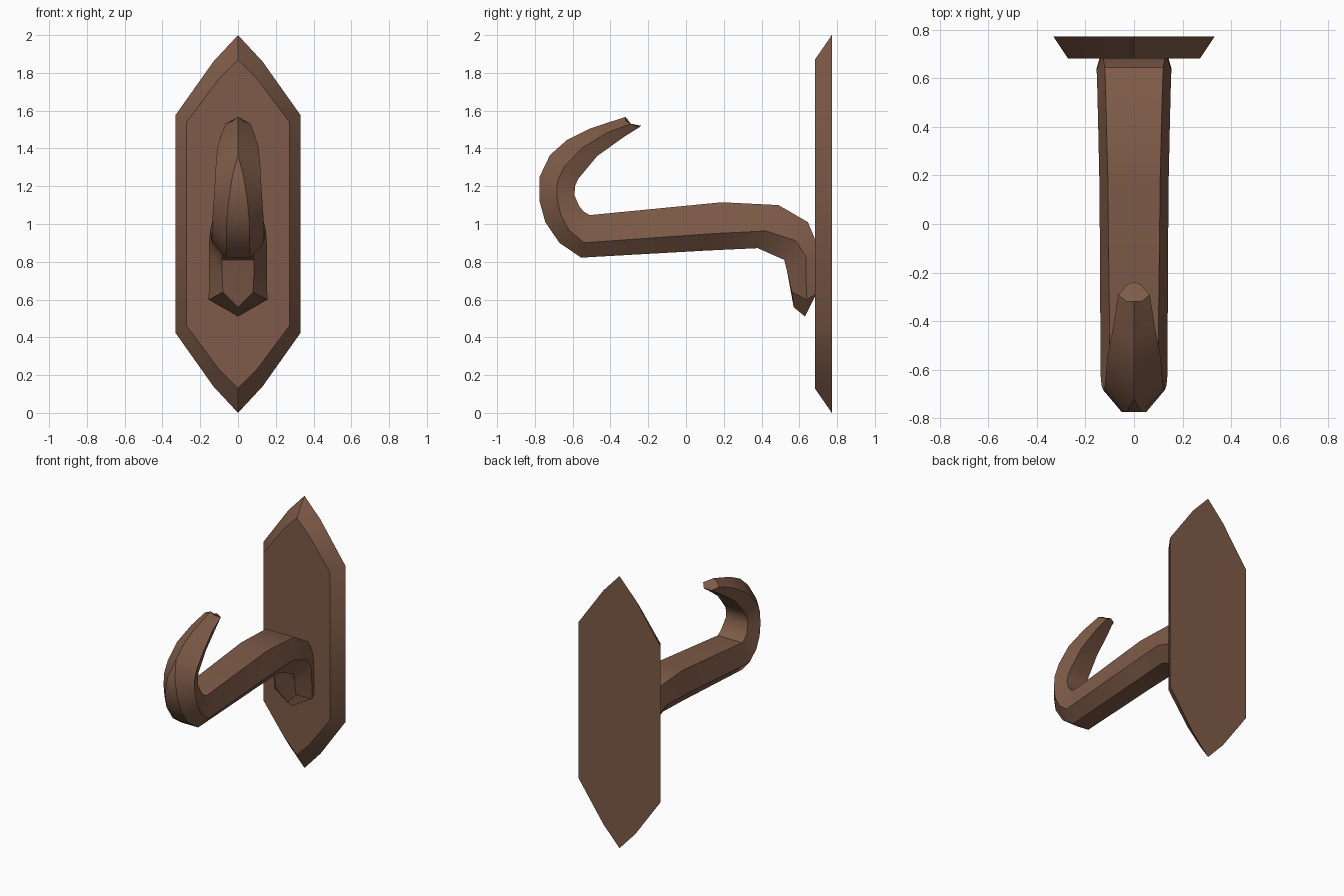
import bpy, bmesh, math
from mathutils import Vector

if "Cube" in bpy.data.objects:
    bpy.data.objects.remove(bpy.data.objects["Cube"])

mat = bpy.data.materials.new("brown metal")
mat.diffuse_color = (0.21, 0.105, 0.065, 1)
mat.use_nodes = True
mat.node_tree.nodes["Principled BSDF"].inputs["Base Color"].default_value = mat.diffuse_color


def loft(name, rings, angle):
    """Skin a list of closed rings and cap both ends."""
    bm = bmesh.new()
    vs = [[bm.verts.new(p) for p in r] for r in rings]
    n = len(vs[0])
    for a, b in zip(vs, vs[1:]):
        for i in range(n):
            j = (i + 1) % n
            bm.faces.new((a[i], a[j], b[j], b[i]))
    bm.faces.new(vs[0][::-1])
    bm.faces.new(vs[-1])
    bmesh.ops.remove_doubles(bm, verts=bm.verts, dist=0.0005)
    bmesh.ops.recalc_face_normals(bm, faces=bm.faces)
    me = bpy.data.meshes.new(name)
    bm.to_mesh(me)
    bm.free()
    me.materials.append(mat)
    ob = bpy.data.objects.new(name, me)
    bpy.context.collection.objects.link(ob)
    bpy.ops.object.select_all(action='DESELECT')
    ob.select_set(True)
    bpy.context.view_layer.objects.active = ob
    bpy.ops.object.shade_smooth_by_angle(angle=math.radians(angle))
    return ob


# wall plate: pointed outline with bevelled rim
def outline(half, y):
    """Mirror the upper right quarter outline (x, height from middle)."""
    right = half + [(x, -h) for x, h in half[::-1]]
    left = [(-x, h) for x, h in right[::-1] if x > 0]
    return [(x, y, 1 + h) for x, h in right + left]


back = outline([(0, 1.0), (0.13, 0.86), (0.332, 0.575)], 0.772)
front = outline([(0, 0.87), (0.10, 0.77), (0.272, 0.54)], 0.682)
loft("wall_plate", [back, front], 30)

# hook: sections given by outer (y, z), inner (y, z), outer half width,
# widest half width, inner half width, and where the widest point lies
stations = [
    (-0.32, 1.545, -0.25, 1.51, 0.0, 0.065, 0.03, 0.4),
    (-0.51, 1.505, -0.33, 1.46, 0.0, 0.085, 0.05, 0.5),
    (-0.63, 1.445, -0.47, 1.36, 0.0, 0.11, 0.07, 0.5),
    (-0.72, 1.365, -0.57, 1.24, 0.0, 0.118, 0.08, 0.5),
    (-0.775, 1.25, -0.588, 1.20, 0.03, 0.122, 0.085, 0.5),
    (-0.775, 1.12, -0.59, 1.15, 0.05, 0.128, 0.09, 0.5),
    (-0.745, 1.01, -0.563, 1.09, 0.06, 0.134, 0.10, 0.45),
    (-0.67, 0.90, -0.54, 1.065, 0.06, 0.138, 0.10, 0.4),
    (-0.555, 0.822, -0.51, 1.047, 0.065, 0.138, 0.10, 0.35),
    (0.12, 0.86, 0.19, 1.115, 0.07, 0.142, 0.108, 0.35),
    (0.38, 0.872, 0.49, 1.10, 0.075, 0.148, 0.115, 0.4),
    (0.52, 0.81, 0.645, 1.01, 0.085, 0.152, 0.12, 0.5),
    (0.535, 0.75, 0.70, 0.88, 0.085, 0.154, 0.13, 0.6),
    (0.56, 0.64, 0.69, 0.63, 0.08, 0.155, 0.14, 0.6),
]
rings = []
for k, (oy, oz, iy, iz, b, w, a, t) in enumerate(stations):
    o, i = Vector((0, oy, oz)), Vector((0, iy, iz))
    m = o.lerp(i, t)
    oc, ic = o.copy(), i.copy()
    if k == 0:                              # pointed upper tip
        oc.z += 0.022
        ic += Vector((0, 0.012, 0.01))
    if k == len(stations) - 1:              # pointed foot
        oc += Vector((0, 0.01, -0.08))
        ic += Vector((0, -0.06, -0.12))
        m.z -= 0.035
    X = Vector((1, 0, 0))
    rings.append([oc, o + X * max(b, 0.0), m + X * w, i + X * a,
                  ic, i - X * a, m - X * w, o - X * b])
    if k == 0:                              # shoulders stay below the ridge
        rings[0][1], rings[0][7] = o + X * 0.03, o - X * 0.03
loft("hook", rings, 35)
